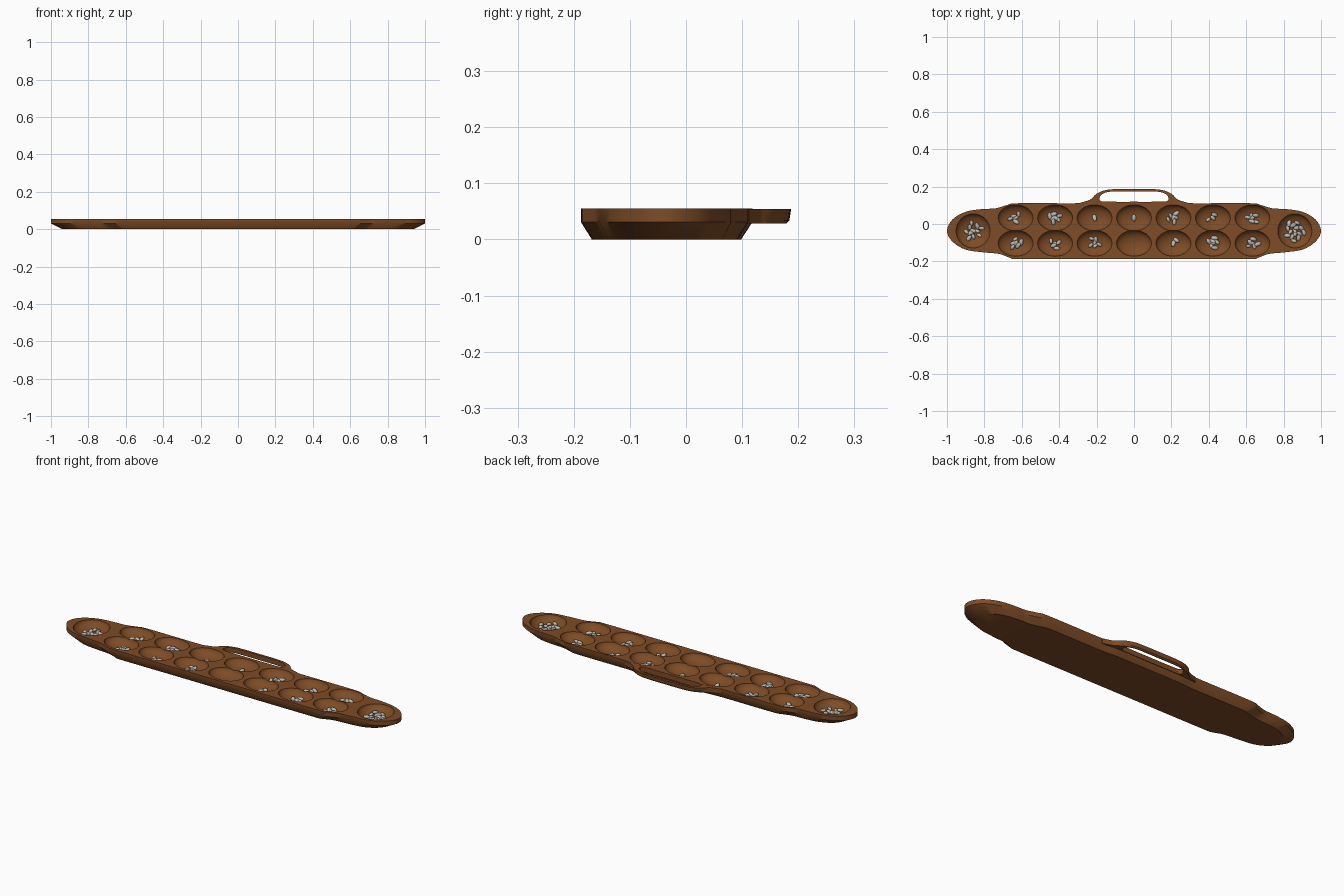
import bpy, bmesh, math, random
from mathutils import Vector, Matrix

random.seed(4)
if "Cube" in bpy.data.objects:
    bpy.data.objects.remove(bpy.data.objects["Cube"])

TOP, MID_Y = 0.055, -0.037


def material(name, rgb):
    m = bpy.data.materials.new(name)
    m.use_nodes = True
    m.diffuse_color = (*rgb, 1)
    bsdf = m.node_tree.nodes["Principled BSDF"]
    bsdf.inputs["Base Color"].default_value = (*rgb, 1)
    bsdf.inputs["Roughness"].default_value = 0.7
    return m


wood = material("brown wood", (0.21, 0.072, 0.019))
stone = material("pale grey stone", (0.5, 0.5, 0.46))


def make(name, bm, mat):
    bmesh.ops.recalc_face_normals(bm, faces=bm.faces)
    me = bpy.data.meshes.new(name)
    bm.to_mesh(me)
    bm.free()
    me.materials.append(mat)
    ob = bpy.data.objects.new(name, me)
    bpy.context.collection.objects.link(ob)
    return ob


def activate(ob):
    bpy.ops.object.select_all(action='DESELECT')
    ob.select_set(True)
    bpy.context.view_layer.objects.active = ob


def smooth(ob, angle=35):
    activate(ob)
    bpy.ops.object.shade_smooth_by_angle(angle=math.radians(angle))


def spline(pts, steps=4):
    """Closed Catmull-Rom curve through 2D points."""
    out, n = [], len(pts)
    for i in range(n):
        a, b, c, d = (Vector(pts[(i + k) % n]) for k in (-1, 0, 1, 2))
        for s in range(steps):
            t = s / steps
            out.append(0.5 * (2 * b + (c - a) * t + (2 * a - 5 * b + 4 * c - d) * t * t
                              + (3 * b - a - 3 * c + d) * t ** 3))
    return out


def mirrored(half):
    """Complete a +x half outline, listed from one centre point to the other."""
    return half + [(-x, y) for x, y in reversed(half) if x > 0]


def bridge(bm, a, b):
    for i in range(len(a)):
        j = (i + 1) % len(a)
        bm.faces.new((a[i], a[j], b[j], b[i]))


# Board: straight sides, narrower rounded ends, chamfered underside
outline = spline(mirrored([
    (0, -0.187), (0.3, -0.187), (0.62, -0.187), (0.66, -0.182), (0.72, -0.16),
    (0.8, -0.152), (0.9, -0.137), (0.97, -0.095), (1.0, -0.037), (0.97, 0.025),
    (0.9, 0.065), (0.82, 0.079), (0.74, 0.084), (0.68, 0.101), (0.62, 0.111),
    (0.3, 0.111), (0.2, 0.118), (0, 0.118)]))
bm = bmesh.new()
rings = []
for z, sx, sy in ((0, 0.94, 0.87), (0.031, 1, 1), (TOP, 1, 1)):
    rings.append([bm.verts.new((p.x * sx, MID_Y + (p.y - MID_Y) * sy, z)) for p in outline])
bridge(bm, rings[0], rings[1])
bridge(bm, rings[1], rings[2])
bm.faces.new(rings[0])
bm.faces.new(rings[2])
board = make("board", bm, wood)

# Hollows: two rows of seven pits and a round bowl at each end
hollows = []
for y, counts in ((0.033, (5, 7, 1, 1, 6, 3, 6)), (-0.103, (6, 5, 6, 0, 2, 7, 6))):
    for i, n in enumerate(counts):
        hollows.append((-0.633 + 0.211 * i, y, 0.094, 0.07, 0.044, n, 0.032))
hollows += [(-0.86, MID_Y, 0.092, 0.092, 0.045, 11, 0.05),
            (0.86, MID_Y, 0.092, 0.092, 0.045, 15, 0.055)]
RIM = TOP + 0.004
for x, y, rx, ry, depth, n, spread in hollows:
    bm = bmesh.new()
    bmesh.ops.create_uvsphere(bm, u_segments=32, v_segments=20, radius=1)
    bm.transform(Matrix.Translation((x, y, RIM)) @ Matrix.Diagonal((rx, ry, depth, 1)))
    cutter = make("hollow_cutter", bm, wood)
    cutter.hide_render = True
    activate(board)
    mod = board.modifiers.new("hollow", 'BOOLEAN')
    mod.operation, mod.solver, mod.object = 'DIFFERENCE', 'EXACT', cutter
    bpy.ops.object.modifier_apply(modifier=mod.name)
    bpy.data.objects.remove(cutter)
smooth(board)

# Carrying handle: a flat loop on the back edge
outer = spline(mirrored([(0, 0.105), (0.14, 0.105), (0.29, 0.108), (0.235, 0.13), (0.2, 0.162),
                         (0.15, 0.182), (0.08, 0.187), (0, 0.187)]))
inner = spline(mirrored([(0, 0.119), (0.1, 0.119), (0.17, 0.121), (0.184, 0.133), (0.175, 0.156),
                         (0.14, 0.171), (0.08, 0.174), (0, 0.174)]))
bm = bmesh.new()
loops = []
for pts, z, drop in ((outer, TOP - 0.0004, 0), (outer, 0.034, 0.003), (outer, 0.028, 0.009),
                     (inner, 0.028, 0), (inner, TOP - 0.0004, 0)):
    loops.append([bm.verts.new((p.x, p.y - drop * (p.y > 0.15), z)) for p in pts])
for i, loop in enumerate(loops):
    bridge(bm, loop, loops[(i + 1) % len(loops)])
smooth(make("handle", bm, wood))

# Playing stones: small elongated pebbles heaped in the hollows
for k, (x, y, rx, ry, depth, n, spread) in enumerate(hollows):
    if n == 0:
        continue
    bm = bmesh.new()
    for i in range(n):
        r = spread * math.sqrt(i / n)
        a = i * 2.4 + k
        dx, dy = r * math.cos(a), r * math.sin(a)
        floor = RIM - depth * math.sqrt(max(0, 1 - (dx / rx) ** 2 - (dy / ry) ** 2))
        size = random.uniform(0.85, 1.15)
        place = (Matrix.Translation((x + dx, y + dy, floor + 0.006))
                 @ Matrix.Rotation(random.uniform(0, math.pi), 4, 'Z')
                 @ Matrix.Rotation(random.uniform(-0.4, 0.4), 4, 'Y')
                 @ Matrix.Diagonal((0.018 * size, 0.0105 * size, 0.008 * size, 1)))
        bmesh.ops.create_icosphere(bm, subdivisions=2, radius=1, matrix=place)
    smooth(make("stones_%02d" % (k + 1), bm, stone), 60)
